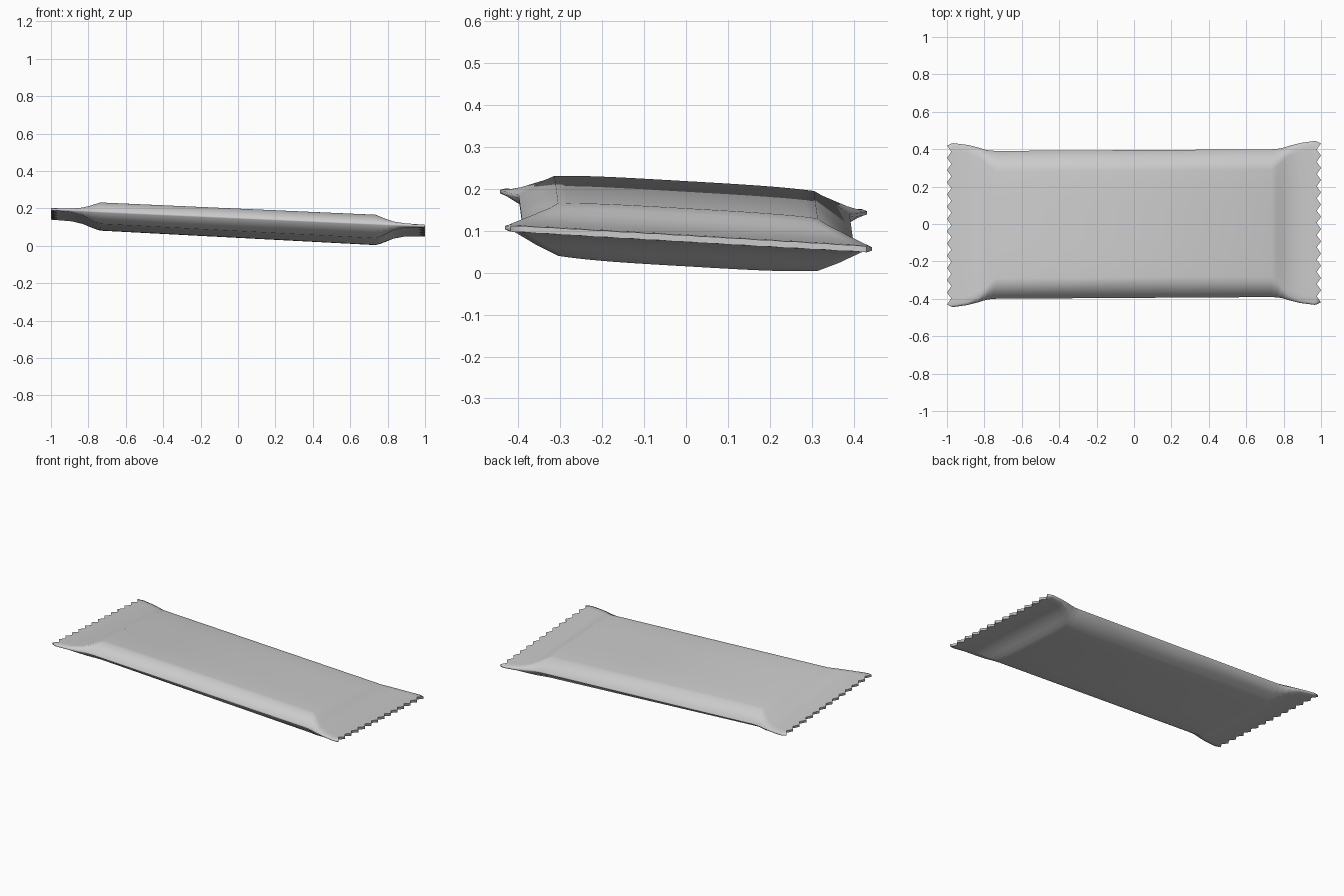
import bpy
import bmesh
import math

cube = bpy.data.objects.get("Cube")
if cube:
    bpy.data.objects.remove(cube, do_unlink=True)

# Grey foil
foil = bpy.data.materials.new("grey_foil")
foil.use_nodes = True
foil.diffuse_color = (0.6, 0.6, 0.6, 1)
foil.node_tree.nodes["Principled BSDF"].inputs["Base Color"].default_value = foil.diffuse_color

COLS = 28          # two columns per tooth
TIP, NOTCH = 1.0, 0.977

# One end, from body to seal: x, half width, shoulder y, height above and below the seam
END = [
    (0.735, 0.395, 0.310, 0.058, 0.068),
    (0.765, 0.397, 0.330, 0.046, 0.058),
    (0.795, 0.402, 0.360, 0.033, 0.044),
    (0.830, 0.413, 0.390, 0.020, 0.027),
    (0.890, 0.428, 0.415, 0.011, 0.012),
    (0.965, 0.438, 0.427, 0.008, 0.008),
    (TIP, 0.436, 0.425, 0.007, 0.007),
]
MIDDLE = (0.0,) + END[0][1:]
left_end = [(-s[0],) + s[1:] for s in reversed(END)]
stations = left_end + [MIDDLE] + END


def rest_pose(x, y, z):
    """Lean the pack slightly in both directions, with a little yaw."""
    return (x, y + 0.006 * x, 0.1255 + z - 0.0445 * x - 0.058 * y)


def sheet_row(bm, station, side):
    """One row of points across the upper (side 1) or lower (side -1) sheet."""
    x, half, shoulder, above, below = station
    height = above if side > 0 else below + 0.008 * x * min(1, below / 0.068)
    row = []
    for j in range(COLS + 1):
        u = (2 * j - COLS) / (COLS - 2)
        if j in (0, COLS):
            y, z = math.copysign(half, u), 0.004
        else:
            y, z = shoulder * u, height * (1.05 - 0.1 * u ** 4)
        px = x
        if abs(x) == TIP and j % 2 == 0:
            px = math.copysign(NOTCH, x)
        row.append(bm.verts.new(rest_pose(px, y, side * z)))
    return row


# Wrapper: two sheets joined along the seams and the toothed ends
bm = bmesh.new()
upper = [sheet_row(bm, s, 1) for s in stations]
lower = [sheet_row(bm, s, -1) for s in stations]
for sheet in (upper, lower):
    for a, b in zip(sheet, sheet[1:]):
        for j in range(COLS):
            bm.faces.new((a[j], b[j], b[j + 1], a[j + 1]))
for i in range(len(stations) - 1):
    for j in (0, COLS):
        bm.faces.new((upper[i][j], upper[i + 1][j], lower[i + 1][j], lower[i][j]))
for i in (0, -1):
    for j in range(COLS):
        bm.faces.new((upper[i][j], upper[i][j + 1], lower[i][j + 1], lower[i][j]))
bmesh.ops.recalc_face_normals(bm, faces=bm.faces)

mesh = bpy.data.meshes.new("wrapper")
bm.to_mesh(mesh)
bm.free()
mesh.materials.append(foil)
wrapper = bpy.data.objects.new("wrapper", mesh)
bpy.context.collection.objects.link(wrapper)

# Soft body, crisp seal edges
bpy.ops.object.select_all(action="DESELECT")
wrapper.select_set(True)
bpy.context.view_layer.objects.active = wrapper
bpy.ops.object.shade_smooth_by_angle(angle=math.radians(75))
